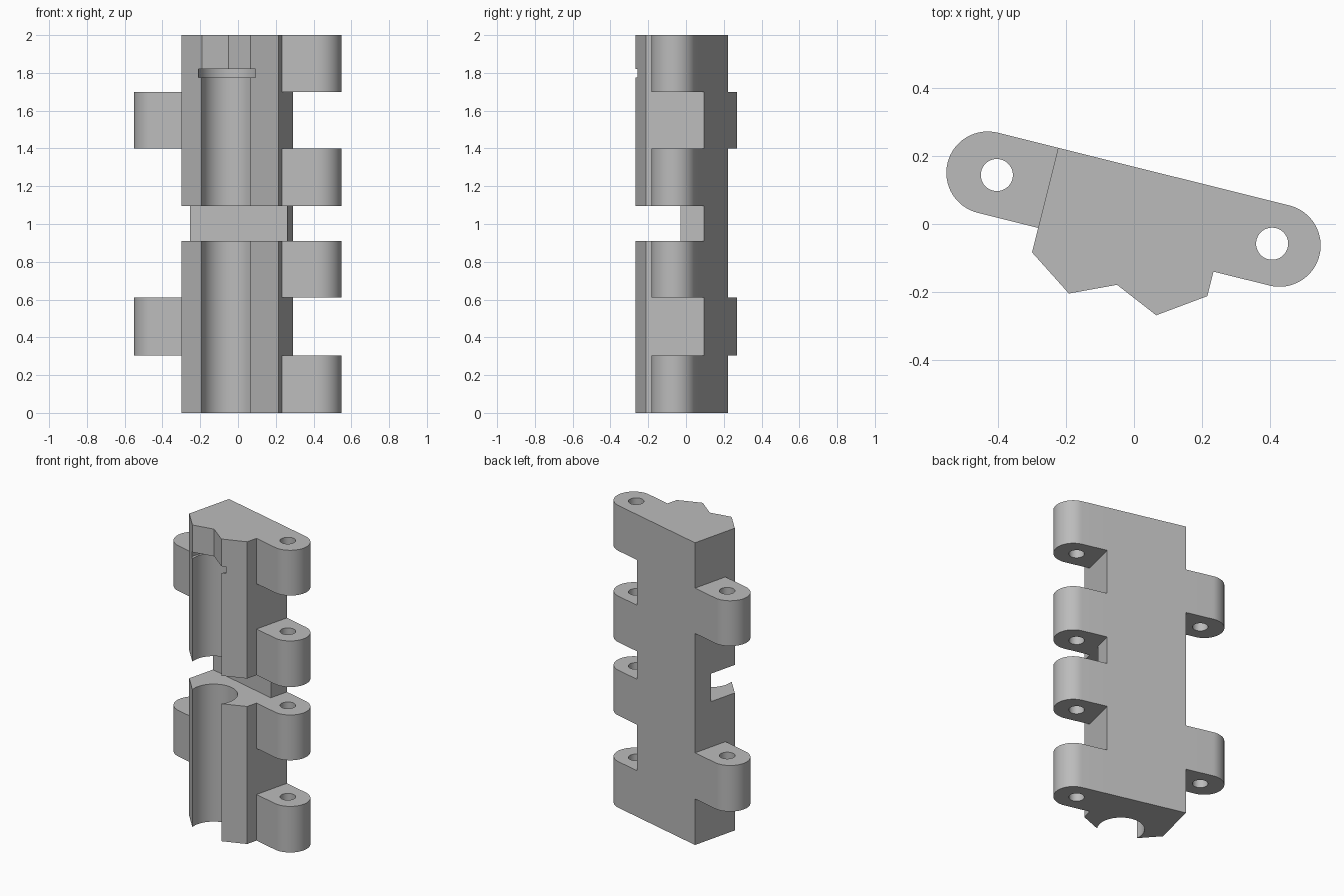
import bpy
import bmesh
from math import cos, sin, pi, radians

if "Cube" in bpy.data.objects:
    bpy.data.objects.remove(bpy.data.objects["Cube"], do_unlink=True)

BACK, LUG_FRONT = 0.163, -0.079      # depth limits of the hinge lugs
LUG_R = (BACK - LUG_FRONT) / 2
LUG_Y = (BACK + LUG_FRONT) / 2
BORE = (-0.004, -0.19)               # bore axis

grey = bpy.data.materials.new("plain_grey")
grey.use_nodes = True
colour = (0.5, 0.5, 0.5, 1)
grey.diffuse_color = colour
grey.node_tree.nodes["Principled BSDF"].inputs["Base Color"].default_value = colour


def arc(cx, cy, r, start, end, n):
    return [(cx + r * cos(start + (end - start) * i / n),
             cy + r * sin(start + (end - start) * i / n)) for i in range(n + 1)]


def circle(cx, cy, r, n=64):
    return arc(cx, cy, r, 0, 2 * pi, n)[:-1]


def prisms(name, parts):
    """One object from upright prisms, each given as (outline, bottom, top)."""
    bm = bmesh.new()
    for outline, z0, z1 in parts:
        face = bm.faces.new([bm.verts.new((x, y, z0)) for x, y in outline])
        new = bmesh.ops.extrude_face_region(bm, geom=[face])["geom"]
        verts = [v for v in new if isinstance(v, bmesh.types.BMVert)]
        bmesh.ops.translate(bm, verts=verts, vec=(0, 0, z1 - z0))
    bmesh.ops.recalc_face_normals(bm, faces=bm.faces[:])
    mesh = bpy.data.meshes.new(name)
    bm.to_mesh(mesh)
    bm.free()
    mesh.materials.append(grey)
    obj = bpy.data.objects.new(name, mesh)
    bpy.context.collection.objects.link(obj)
    return obj


def combine(target, other, operation):
    mod = target.modifiers.new(operation, "BOOLEAN")
    mod.operation, mod.solver, mod.object = operation, "EXACT", other
    bpy.context.view_layer.objects.active = target
    bpy.ops.object.modifier_apply(modifier=mod.name)
    bpy.data.objects.remove(other, do_unlink=True)


def lug_outline(side):
    end = side * 0.441 - 0.012
    root = side * 0.2
    return ([(root, LUG_FRONT)]
            + arc(end, LUG_Y, LUG_R, -pi / 2, -pi / 2 + side * pi, 32)
            + [(root, BACK)])


# Main block with a shallow V notch along the front
block = prisms("hinge_block", [([
    (-0.270, BACK), (-0.270, -0.153), (-0.136, -0.244), (-0.005, -0.185),
    (0.128, -0.244), (0.260, -0.153), (0.260, BACK)], 0, 2)])

# Alternating knuckles on both sides
right_spans = [(0, 0.305), (0.61, 0.91), (1.095, 1.4), (1.7, 2)]
left_spans = [(0.305, 0.61), (1.4, 1.7)]
lugs = prisms("lugs", [(lug_outline(1), a, b) for a, b in right_spans]
              + [(lug_outline(-1), a, b) for a, b in left_spans])
combine(block, lugs, "UNION")

# Long bore, wider ring groove, middle slot and pin holes
combine(block, prisms("bore", [(circle(*BORE, 0.1435), -0.1, 1.8)]), "DIFFERENCE")
combine(block, prisms("ring", [(circle(*BORE, 0.16), 1.775, 1.82)]), "DIFFERENCE")
combine(block, prisms("slot", [
    ([(-0.4, -0.5), (0.4, -0.5), (0.4, 0.035), (-0.4, 0.035)], 0.91, 1.095)]), "DIFFERENCE")
combine(block, prisms("pins", [
    (circle(x, LUG_Y, 0.047), -0.1, 2.1) for x in (-0.425, 0.407)]), "DIFFERENCE")

# Turn the block to its resting angle and smooth only the round surfaces
block.rotation_euler.z = radians(-14)
bpy.ops.object.select_all(action="DESELECT")
block.select_set(True)
bpy.context.view_layer.objects.active = block
bpy.ops.object.transform_apply(location=False, rotation=True, scale=False)
bpy.ops.object.shade_smooth_by_angle(angle=radians(25))
